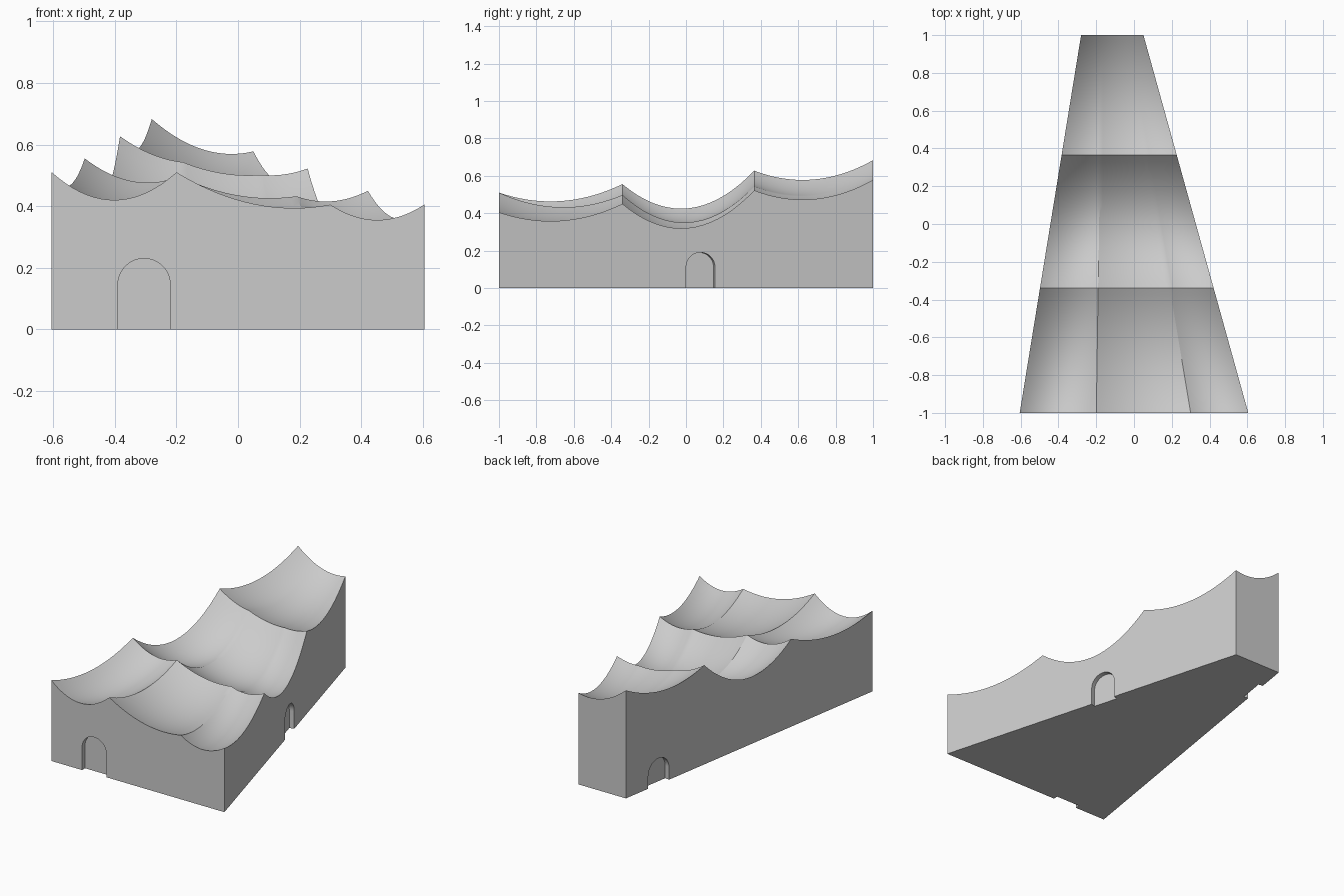
import bpy
import bmesh
import math
from mathutils import Vector

cube = bpy.data.objects.get("Cube")
if cube:
    bpy.data.objects.remove(cube, do_unlink=True)

canvas = bpy.data.materials.new("grey_canvas")
canvas.use_nodes = True
canvas.diffuse_color = (0.6, 0.6, 0.6, 1)
canvas.node_tree.nodes["Principled BSDF"].inputs["Base Color"].default_value = (0.6, 0.6, 0.6, 1)

STEPS = 18
FRONT_HALF = 0.605
LEAN_NEG, LEAN_POS = 0.1625, 0.2775   # how far each side wall narrows per unit of depth

# Hanging curves: (start, end, start height, end height, sag)
ROOF_LENGTH = [(-1, -0.34, 0.51, 0.555, 0.068),
               (-0.34, 0.365, 0.555, 0.627, 0.165),
               (0.365, 1, 0.627, 0.683, 0.075)]
FRONT_SPAN = [(0, 0.335, 0, 0, 0.09),
              (0.335, 0.748, 0, -0.105, 0.05),
              (0.748, 1, -0.105, -0.105, 0.05)]
BACK_SPAN = [(0, 1, 0, -0.105, 0.046)]


def hang(spans, p):
    for a, b, za, zb, sag in spans:
        if p <= b + 1e-6:
            v = (p - a) / (b - a)
            return za + (zb - za) * v - 4 * sag * v * (1 - v)


def stations(spans):
    points = [spans[0][0]]
    for a, b, *_ in spans:
        points += [a + (b - a) * i / STEPS for i in range(1, STEPS + 1)]
    return points


def plan_x(u, y):
    left = -FRONT_HALF + LEAN_NEG * (y + 1)
    right = FRONT_HALF - LEAN_POS * (y + 1)
    return left + (right - left) * u


def roof_z(u, y):
    # three front swags blend into one swag at the back
    t = (y + 1) / 2
    keep = (1 - t) ** 2
    slack = 0.02 * 16 * u * (1 - u) * t * (1 - t)
    return hang(ROOF_LENGTH, y) + keep * hang(FRONT_SPAN, u) + (1 - keep) * hang(BACK_SPAN, u) - slack


def make_object(name, bm):
    bmesh.ops.recalc_face_normals(bm, faces=bm.faces)
    mesh = bpy.data.meshes.new(name)
    bm.to_mesh(mesh)
    bm.free()
    mesh.materials.append(canvas)
    obj = bpy.data.objects.new(name, mesh)
    bpy.context.collection.objects.link(obj)
    return obj


# Tent body: draped roof grid closed by four walls and a floor
bm = bmesh.new()
us, ys = stations(FRONT_SPAN), stations(ROOF_LENGTH)
grid = [[bm.verts.new((plan_x(u, y), y, roof_z(u, y))) for u in us] for y in ys]
for r0, r1 in zip(grid, grid[1:]):
    for i in range(len(us) - 1):
        bm.faces.new((r0[i], r0[i + 1], r1[i + 1], r1[i]))
fl, fr, bl, br = [bm.verts.new((plan_x(u, y), y, 0)) for y in (-1, 1) for u in (0, 1)]
bm.faces.new(grid[0] + [fr, fl])
bm.faces.new(grid[-1] + [br, bl])
bm.faces.new([row[0] for row in grid] + [bl, fl])
bm.faces.new([row[-1] for row in grid] + [br, fr])
bm.faces.new((fl, fr, br, bl))
tent = make_object("tent_body", bm)


# Arched doorways: shallow recesses cut square to each wall
def cut_doorway(name, x, y, normal, width, height, depth=0.03):
    n = Vector(normal).normalized()
    along = n.cross(Vector((0, 0, 1)))
    r = width / 2
    profile = [(-r, -0.1), (r, -0.1)]
    profile += [(r * math.cos(math.pi * i / 24), height - r + r * math.sin(math.pi * i / 24))
                for i in range(25)]
    bm = bmesh.new()
    base = Vector((x, y, 0)) - n * depth
    face = bm.faces.new([bm.verts.new(base + along * s + Vector((0, 0, z))) for s, z in profile])
    new = bmesh.ops.extrude_face_region(bm, geom=[face])["geom"]
    bmesh.ops.translate(bm, vec=n * (depth + 0.1),
                        verts=[g for g in new if isinstance(g, bmesh.types.BMVert)])
    # the starting face stays behind as the recess back
    cutter = make_object(name, bm)
    cutter.hide_render = True
    mod = tent.modifiers.new(name, "BOOLEAN")
    mod.operation = "DIFFERENCE"
    mod.solver = "EXACT"
    mod.object = cutter
    bpy.ops.object.modifier_apply(modifier=mod.name)
    bpy.data.objects.remove(cutter, do_unlink=True)


bpy.ops.object.select_all(action="DESELECT")
bpy.context.view_layer.objects.active = tent
tent.select_set(True)
y_pos, y_neg = 0.078, 0.735
cut_doorway("front_doorway", -0.305, -1, (0, -1, 0), 0.17, 0.23)
cut_doorway("left_doorway", plan_x(1, y_pos), y_pos, (1, LEAN_POS, 0), 0.161, 0.19)
cut_doorway("right_doorway", plan_x(0, y_neg), y_neg, (-1, LEAN_NEG, 0), 0.17, 0.165)

bpy.ops.object.shade_smooth_by_angle(angle=math.radians(25))
